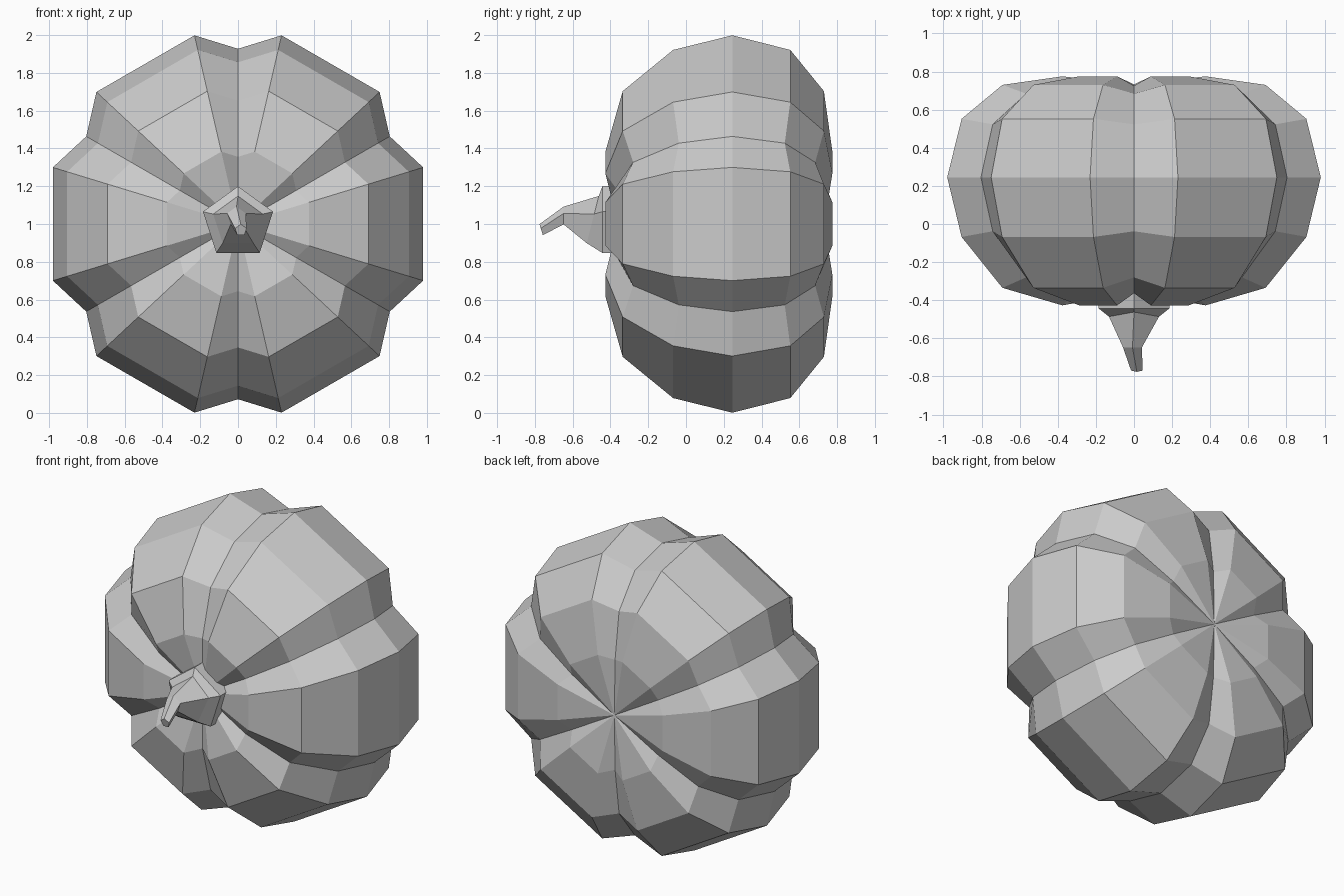
import bpy, bmesh
from math import sin, cos, radians
from mathutils import Vector

if "Cube" in bpy.data.objects:
    bpy.data.objects.remove(bpy.data.objects["Cube"])


def loft(name, rings, start=None, end=None):
    """Skin closed rings of points; close ends with a pole point or a flat cap."""
    bm = bmesh.new()
    loops = [[bm.verts.new(p) for p in ring] for ring in rings]
    n = len(loops[0])
    for a, b in zip(loops, loops[1:]):
        for i in range(n):
            j = (i + 1) % n
            bm.faces.new((a[i], a[j], b[j], b[i]))
    for loop, pole in ((loops[0], start), (loops[-1], end)):
        if pole is None:
            bm.faces.new(loop)
        else:
            tip = bm.verts.new(pole)
            for i in range(n):
                bm.faces.new((loop[i], loop[(i + 1) % n], tip))
    bmesh.ops.recalc_face_normals(bm, faces=bm.faces)
    mesh = bpy.data.meshes.new(name)
    bm.to_mesh(mesh)
    bm.free()
    obj = bpy.data.objects.new(name, mesh)
    bpy.context.collection.objects.link(obj)
    return obj


# Pumpkin body: six flat lobes around the y axis, grooves pulled toward the centre
CY, CZ, GROOVE = 0.245, 1.0, 0.905
profile = [(-0.672, 0.393), (-0.58, 0.722), (-0.313, 0.946), (0, 1.025),
           (0.307, 0.946), (0.485, 0.722), (0.53, 0.393)]   # (y offset, ridge radius)
body_rings = []
for y, r in profile:
    ring = []
    for lobe in range(6):
        for off, k in ((-13, 1), (0, GROOVE), (13, 1)):
            a = radians(30 + 60 * lobe + off)
            ring.append(Vector((k * r * cos(a), CY + k * y, CZ + k * r * sin(a))))
    body_rings.append(ring)
loft("pumpkin_body", body_rings, (0, -0.36, CZ), (0, 0.732, CZ))

# Stem: bent five-sided taper; (x, y, z, radius, y tilt from top to bottom)
stem = [(0, -0.35, 1.005, 0.195, 0),
        (0, -0.443, 1.005, 0.195, 0),
        (0, -0.497, 1.01, 0.138, 0.035),
        (-0.008, -0.648, 1.04, 0.052, 0),
        (0.015, -0.766, 0.967, 0.032, -0.01)]
stem_rings = []
for x, y, z, r, tilt in stem:
    angles = [radians(90 + 72 * i) for i in range(5)]
    stem_rings.append([Vector((x + r * cos(a), y + tilt * sin(a), z + r * sin(a)))
                       for a in angles])
loft("stem", stem_rings)
